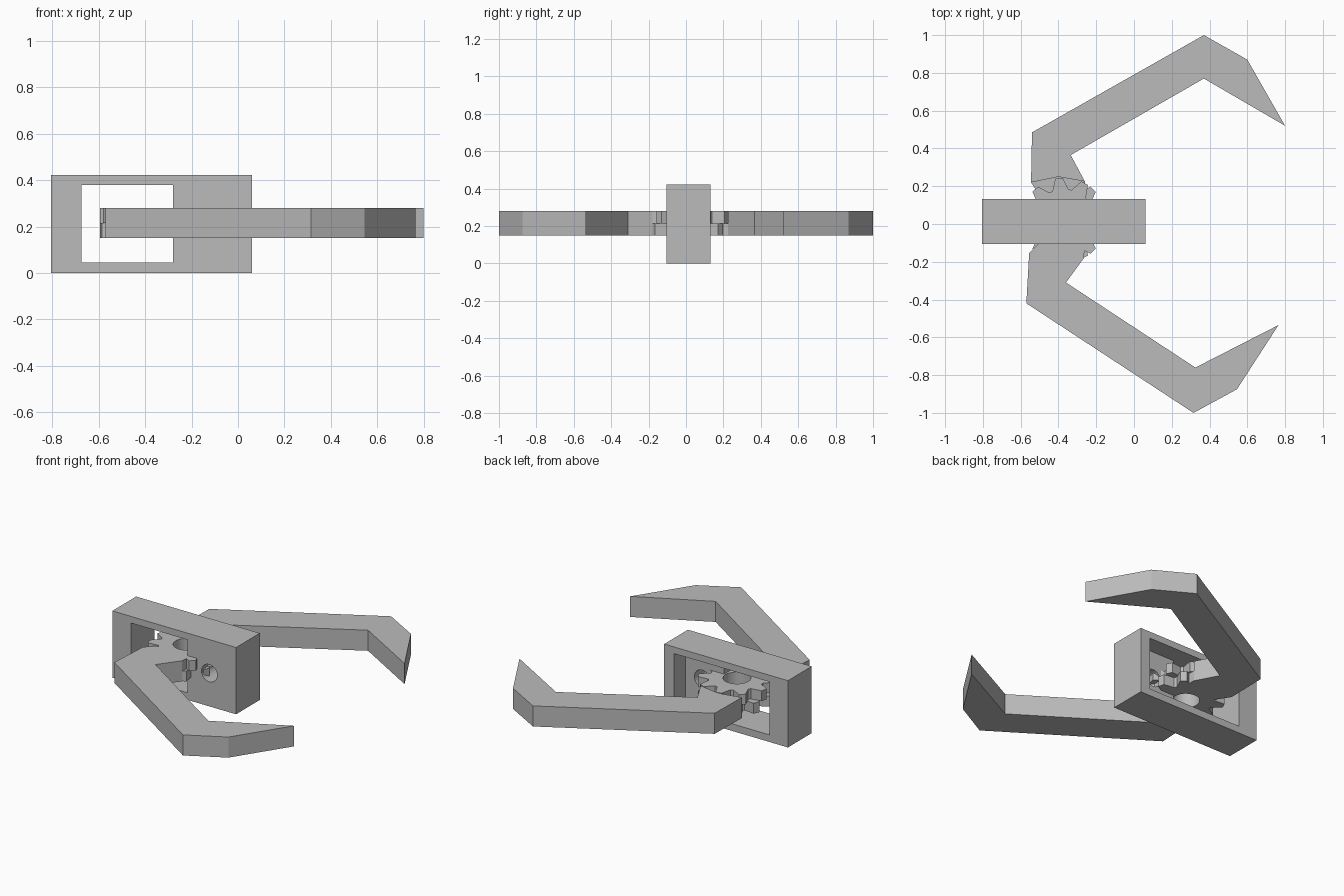
import bpy, bmesh, math
from mathutils import Vector

cube = bpy.data.objects.get("Cube")
if cube:
    bpy.data.objects.remove(cube, do_unlink=True)

grey = bpy.data.materials.new("plain_grey")
grey.use_nodes = True
grey.diffuse_color = (0.5, 0.5, 0.5, 1)
grey.node_tree.nodes["Principled BSDF"].inputs["Base Color"].default_value = (0.5, 0.5, 0.5, 1)

LOW, MID, HIGH = 0.15, 0.215, 0.28   # arm underside, lap joint, arm top
PIVOT = Vector((-0.37, 0.02, 0))


def add_object(name, bm):
    bmesh.ops.recalc_face_normals(bm, faces=bm.faces)
    mesh = bpy.data.meshes.new(name)
    bm.to_mesh(mesh)
    bm.free()
    mesh.materials.append(grey)
    obj = bpy.data.objects.new(name, mesh)
    bpy.context.collection.objects.link(obj)
    return obj


def extrude(bm, faces, height):
    ret = bmesh.ops.extrude_face_region(bm, geom=faces)
    moved = [g for g in ret["geom"] if isinstance(g, bmesh.types.BMVert)]
    bmesh.ops.translate(bm, verts=moved, vec=(0, 0, height))


def slab(name, points, z0, z1):
    bm = bmesh.new()
    face = bm.faces.new([bm.verts.new((x, y, z0)) for x, y in points])
    extrude(bm, [face], z1 - z0)
    return add_object(name, bm)


def box(name, x0, x1, y0, y1, z0, z1):
    return slab(name, [(x0, y0), (x1, y0), (x1, y1), (x0, y1)], z0, z1)


def cut(target, cutter):
    mod = target.modifiers.new("cut", "BOOLEAN")
    mod.operation = "DIFFERENCE"
    mod.solver = "EXACT"
    mod.object = cutter
    bpy.context.view_layer.objects.active = target
    bpy.ops.object.modifier_apply(modifier=mod.name)
    bpy.data.objects.remove(cutter, do_unlink=True)


def gear(name, side, z0, z1, root=0.165, tip=0.225, bore=0.08):
    # Toothed ring, with two teeth left out where the arm joins it
    bm = bmesh.new()
    inner, outer = [], []
    for k in range(10):
        for offset, at_tip in ((-15, 0), (-5, 1), (5, 1), (15, 0)):
            a = side * math.radians(47 - 36 * k + offset * -1)
            r = tip if at_tip and k < 8 else root
            ray = Vector((math.cos(a), math.sin(a), 0))
            base = PIVOT + Vector((0, 0, z0))
            outer.append(bm.verts.new(base + ray * r))
            inner.append(bm.verts.new(base + ray * bore))
    n = len(outer)
    faces = [bm.faces.new((inner[i], outer[i], outer[(i + 1) % n], inner[(i + 1) % n]))
             for i in range(n)]
    extrude(bm, faces, z1 - z0)
    return add_object(name, bm)


# Frame with a through window, a rear pocket and a shaft hole
frame = box("frame", -0.805, 0.06, -0.105, 0.132, 0, 0.422)
cut(frame, box("window_cutter", -0.675, -0.28, -0.3, 0.3, 0.045, 0.38))
cut(frame, box("pocket_cutter", -0.4, -0.01, 0.02, 0.3, 0.045, 0.38))
bm = bmesh.new()
bmesh.ops.create_cone(bm, cap_ends=True, segments=24, radius1=0.055, radius2=0.055, depth=0.8)
hole = add_object("hole_cutter", bm)
hole.rotation_euler.x = math.pi / 2
hole.location = (-0.127, 0, 0.21)
bpy.context.view_layer.update()
cut(frame, hole)

# Hooked arms, full height outside the hinge
slab("back_arm", [(-0.545, 0.22), (-0.54, 0.485), (0.37, 1.0), (0.6, 0.87), (0.8, 0.52),
                  (0.37, 0.77), (-0.335, 0.365), (-0.26, 0.225), (-0.4, 0.25)], LOW, HIGH)
slab("front_arm", [(-0.555, -0.155), (-0.57, -0.42), (0.315, -1.0), (0.545, -0.875),
                   (0.765, -0.535), (0.325, -0.76), (-0.36, -0.31), (-0.265, -0.18),
                   (-0.4, -0.21)], LOW, HIGH)

# Half-height necks and gears that lap over each other at the hinge
slab("back_neck", [(-0.545, 0.22), (-0.49, 0.137), (-0.37, 0.13), (-0.255, 0.14),
                   (-0.26, 0.225), (-0.4, 0.25)], LOW, MID)
slab("front_neck", [(-0.555, -0.155), (-0.5, -0.1), (-0.37, -0.09), (-0.26, -0.1),
                    (-0.265, -0.18), (-0.4, -0.21)], MID, HIGH)
gear("back_gear", 1, LOW, MID)
gear("front_gear", -1, MID, HIGH)
